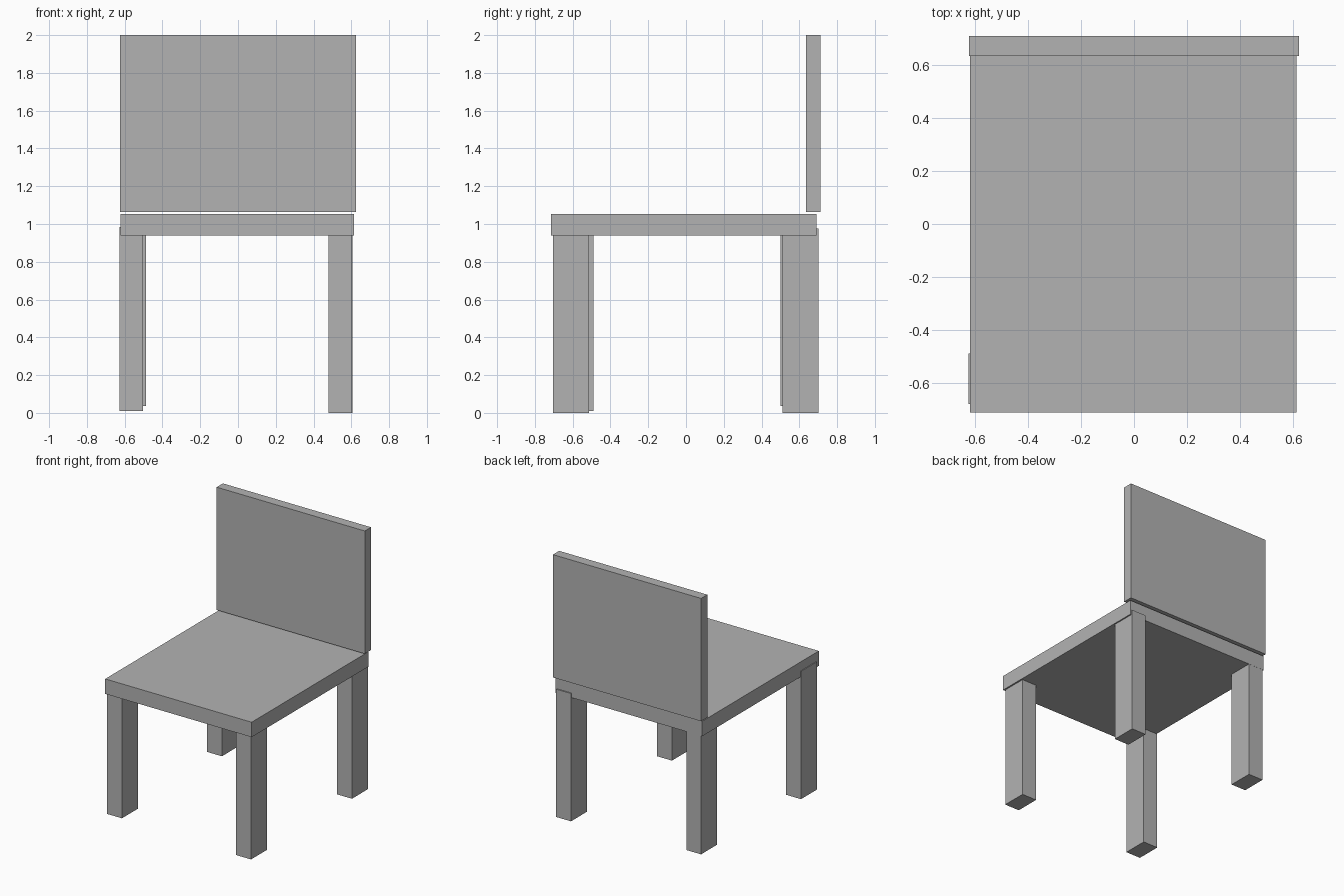
import bpy

# Remove the default cube
cube = bpy.data.objects.get("Cube")
if cube:
    bpy.data.objects.remove(cube, do_unlink=True)

# Single flat grey
grey = bpy.data.materials.new("plain grey")
grey.use_nodes = True
colour = (0.45, 0.45, 0.45, 1)
grey.diffuse_color = colour
grey.node_tree.nodes["Principled BSDF"].inputs["Base Color"].default_value = colour


def box(name, x, y, z):
    """Add a box spanning the given (low, high) ranges."""
    spans = (x, y, z)
    bpy.ops.mesh.primitive_cube_add(size=1, location=[(a + b) / 2 for a, b in spans])
    obj = bpy.context.object
    obj.name = name
    obj.scale = [b - a for a, b in spans]
    bpy.ops.object.transform_apply(location=False, rotation=False, scale=True)
    obj.data.materials.append(grey)
    return obj


# Seat slab and the back panel floating just above it
box("seat", (-0.621, 0.615), (-0.714, 0.692), (0.94, 1.054))
box("backrest", (-0.625, 0.625), (0.636, 0.711), (1.063, 2.0))

# Slightly uneven legs, each sunk into the seat: left x edge, front y edge, foot height
LEG_WIDTH, LEG_DEPTH, LEG_HEIGHT = 0.125, 0.191, 0.975
legs = {
    "front_left_leg": (0.478, -0.704, 0.0),
    "front_right_leg": (-0.627, -0.682, 0.01),
    "back_left_leg": (0.48, 0.51, 0.0),
    "back_right_leg": (-0.611, 0.5, 0.036),
}
for name, (x, y, z) in legs.items():
    box(name, (x, x + LEG_WIDTH), (y, y + LEG_DEPTH), (z, z + LEG_HEIGHT))
